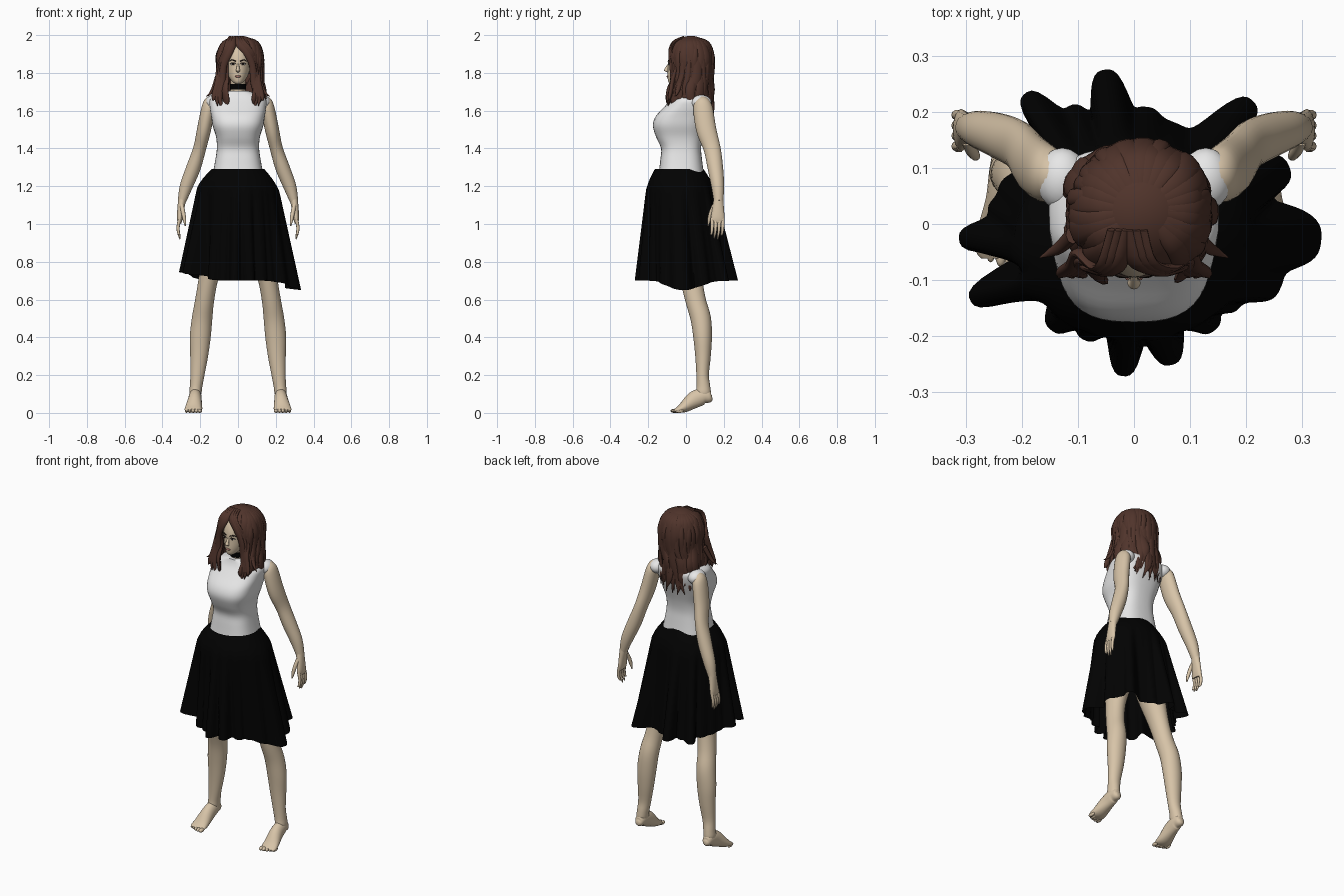
import bpy, bmesh, math, random
from mathutils import Vector
random.seed(7)

def material(name, r, g, b):
    m = bpy.data.materials.new(name)
    m.diffuse_color = (r, g, b, 1)
    return m

SKIN = material("skin", .68, .55, .39)
WHITE = material("white_cloth", .8, .8, .8)
BLACK = material("black_cloth", .0006, .0006, .0006)
HAIR = material("brown_hair", .08, .034, .024)
DARK = material("dark_eye", .02, .013, .01)
EYE = material("eye_white", .7, .68, .65)
LIP = material("lip", .42, .2, .16)

def finish(bm, name, mat, angle=60):
    bmesh.ops.recalc_face_normals(bm, faces=bm.faces)
    me = bpy.data.meshes.new(name)
    bm.to_mesh(me)
    bm.free()
    me.materials.append(mat)
    me.shade_smooth()
    me.set_sharp_from_angle(angle=math.radians(angle))
    ob = bpy.data.objects.new(name, me)
    bpy.context.collection.objects.link(ob)
    return ob

def spline(rows, k):
    out = []
    for i in range(len(rows) - 1):
        a, b, c, d = (rows[min(max(i + j, 0), len(rows) - 1)] for j in (-1, 0, 1, 2))
        for s in range(k):
            t = s / k
            out.append([.5 * (2*q + (r-p)*t + (2*p-5*q+4*r-e)*t*t + (3*q-p-3*r+e)*t**3)
                        for p, q, r, e in zip(a, b, c, d)])
    return out + [list(rows[-1])]

def tube(name, rows, mat, n=20, k=4, ref=(1, 0, 0), flat=False, p=2):
    """Smooth body through rows of (x, y, z, radius along ref, radius across)."""
    pts = spline(rows, k)
    bm = bmesh.new()
    rings = []
    for i, q in enumerate(pts):
        t = Vector(pts[min(i+1, len(pts)-1)][:3]) - Vector(pts[max(i-1, 0)][:3])
        t = Vector((0, 0, 1)) if flat else t.normalized()
        u = Vector(ref)
        u = (u - t * u.dot(t)).normalized()
        v = t.cross(u)
        ring = []
        for j in range(n):
            c, s = math.cos(2*math.pi*j/n), math.sin(2*math.pi*j/n)
            c = math.copysign(abs(c)**(2/p), c)
            s = math.copysign(abs(s)**(2/p), s)
            ring.append(bm.verts.new(Vector(q[:3]) + u*c*max(q[3], .001) + v*s*max(q[4], .001)))
        rings.append(ring)
    for a, b in zip(rings, rings[1:]):
        for j in range(n):
            bm.faces.new((a[j], a[(j+1) % n], b[(j+1) % n], b[j]))
    bm.faces.new(rings[0])
    bm.faces.new(rings[-1])
    return finish(bm, name, mat)

def blob(name, c, r, mat, cut=None, seg=20):
    bm = bmesh.new()
    bmesh.ops.create_uvsphere(bm, u_segments=seg, v_segments=seg*2//3, radius=1)
    for v in bm.verts:
        v.co = Vector((c[0]+v.co.x*r[0], c[1]+v.co.y*r[1], c[2]+v.co.z*r[2]))
    if cut:
        bmesh.ops.delete(bm, geom=[f for f in bm.faces if cut(f.calc_center_median())], context='FACES')
    return finish(bm, name, mat)

def front_back(rows):
    """(z, front y, back y, half width) to tube rows."""
    return [(0, (f+b)/2, z, w, (b-f)/2) for z, f, b, w in rows]

# Top
tube("sleeveless_top", front_back([
    (1.265, -.145, .095, .134), (1.34, -.136, .085, .12), (1.40, -.132, .08, .112),
    (1.46, -.158, .088, .116), (1.52, -.175, .105, .134), (1.57, -.16, .122, .142),
    (1.62, -.115, .134, .150), (1.66, -.08, .134, .148), (1.685, -.065, .11, .11),
    (1.705, -.058, .08, .055)]), WHITE, n=40, flat=True, p=2.8)

# Neck, choker and pelvis
tube("neck", [(0, .02, 1.66, .05, .055), (0, .005, 1.72, .04, .045), (0, 0, 1.79, .042, .05)], SKIN, flat=True)
tube("choker", [(0, .004, 1.712, .043, .049), (0, .001, 1.742, .043, .049)], BLACK, n=28, k=1, flat=True)
blob("pelvis", (0, -.02, 1.1), (.17, .14, .13), SKIN)

# Head and face
tube("head", front_back([
    (1.742, -.085, -.045, .014), (1.755, -.094, -.01, .032), (1.785, -.098, .05, .052),
    (1.83, -.096, .09, .066), (1.88, -.092, .10, .071), (1.93, -.070, .09, .065),
    (1.97, -.02, .05, .03)]), SKIN, n=32, flat=True)
tube("nose", [(0, -.09, 1.85, .005, .004), (0, -.102, 1.826, .008, .009),
              (0, -.105, 1.812, .012, .011), (0, -.096, 1.803, .006, .003)], SKIN, n=12, flat=True)
blob("lips", (0, -.0965, 1.781), (.016, .006, .006), LIP, seg=12)
for s in (-1, 1):
    blob("eye", (s*.027, -.0885, 1.846), (.013, .005, .0055), EYE, seg=12)
    blob("iris", (s*.026, -.0925, 1.846), (.006, .003, .0055), DARK, seg=12)
    tube("eyelid", [(s*.012, -.093, 1.849, .001, .003), (s*.026, -.094, 1.853, .003, .002),
                    (s*.043, -.085, 1.849, .001, .002)], DARK, n=8, ref=(0, 0, 1))
    tube("eyebrow", [(s*.011, -.095, 1.861, .003, .002), (s*.03, -.09, 1.868, .003, .003),
                     (s*.047, -.081, 1.862, .001, .002)], DARK, n=8, ref=(0, 0, 1))

# Hair cap, open at the face
blob("hair_cap", (.012, .026, 1.88), (.12, .118, .116), HAIR, seg=48,
     cut=lambda c: (c.y < .02 and abs(c.x) < .072 and c.z < 1.945 - .7*abs(c.x + .015)) or c.z < 1.80)

def lock(name, deg, w, length, grow=1.0):
    a = math.radians(deg)
    dx, dy = math.cos(a), math.sin(a)
    front, back, side = max(0, -dy), max(0, dy), abs(dx)
    length += .06*back
    phase = random.uniform(0, 6.3)
    rows = []
    for i, (r, z, f) in enumerate(((.015, 1.988, .4), (.088, 1.960, .8), (.115*grow, 1.885, 1),
                                   (.111*grow, 1.79, 1), (.104+.02*side, 1.71, .95),
                                   (.108+.017*side, 1.71-length*.6, .75), (.106+.02*side, 1.71-length, .1))):
        low = z < 1.75
        wave = math.sin(phase + i*1.9)*(.014 if low else .004)
        r += random.uniform(-.006, .006)*(i > 1)
        rows.append((.012 + r*dx - wave*dy - .015*back*low, .026 + r*dy + wave*dx - front*.03*low, z,
                     w*f, min(w*.5, .012)*f))
    tube(name, rows, HAIR, n=10, ref=(-dy, dx, 0))

# Layered hair locks
for i in range(23):
    lock("hair_lock", -46 + i*272/22, .027, random.uniform(.07, .12))
for i in range(22):
    lock("hair_strand", -44 + i*268/21 + random.uniform(-5, 5), .015, random.uniform(.08, .14), 1.05)

# Fringe swept to each side of the parting
for s in (-1, 1):
    for d in (0, .013, .026):
        tube("fringe", [(-.012+s*d, -.01, 1.988, .012, .006), (-.012+s*(.012+d), -.066, 1.958, .018, .008),
                        (s*(.044+d*.8), -.086+d*.3, 1.91, .018, .008), (s*(.076+d*.7), -.078+d, 1.84, .018, .01),
                        (s*(.084+d*.8), -.072, 1.75, .019, .012), (s*(.098+d), -.085, 1.68, .016, .01),
                        (s*(.082+2*d), -.095, 1.60+d*2, .002, .002)], HAIR, n=10, ref=(s*.8, 0, .6))
# Loose tips beside the shoulders
for s in (-1, 1):
    tube("loose_strand", [(s*.11, -.02, 1.78, .016, .012), (s*.13, -.04, 1.72, .013, .01),
                          (s*.148, -.05, 1.69, .008, .007), (s*.168, -.06, 1.675, .001, .001)], HAIR, n=8, ref=(0, 1, 0))

# Skirt with irregular folds: (angle, hem radius, fold half width)
FOLDS = [(-94, .272, 8), (-75, .26, 9), (-53, .238, 9), (-38, .24, 9), (-24, .285, 12), (-5, .335, 15),
         (20, .295, 11), (33, .27, 10), (46, .305, 9), (84, .21, 8), (101, .28, 9), (119, .24, 8),
         (130, .303, 8), (150, .235, 11), (166, .25, 12), (176, .26, 9), (185, .313, 8), (205, .322, 8),
         (232, .24, 9), (247, .225, 8)]

def bell(deg, centre, width, power=2):
    d = (deg - centre + 180) % 360 - 180
    return math.exp(-abs(d / width)**power)

def skirt():
    bm = bmesh.new()
    n, m = 240, 22
    rings = []
    for i in range(m + 1):
        t = i / m
        ring = []
        for j in range(n):
            deg = 360*j/n
            a = math.radians(deg)
            hem = .195 + sum(((r - .195)*bell(deg, c, w, 3))**4 for c, r, w in FOLDS)**.25
            hem_z = .70 - .05*bell(deg, -2, 24) + .05*bell(deg, 192, 28)
            z = 1.292 + (hem_z - 1.292)*t
            h = math.sin(min(t / .2, 1)*math.pi/2)
            rx, ry = .138 + .072*h, .128 + .047*h
            r = 1/math.hypot(math.cos(a)/rx, math.sin(a)/ry)
            r += (min(hem, .336) - r)*max(0, (t - .12)/.88)
            ring.append(bm.verts.new((r*math.cos(a), -.036*(1 - t) + r*math.sin(a), z)))
        rings.append(ring)
    for a, b in zip(rings, rings[1:]):
        for j in range(n):
            bm.faces.new((a[j], a[(j+1) % n], b[(j+1) % n], b[j]))
    finish(bm, "pleated_skirt", BLACK, 80)
skirt()

# Limbs, mirrored left and right
for s in (-1, 1):
    m = lambda rows: [(s*r[0],) + tuple(r[1:]) for r in rows]
    blob("shoulder_cap", (s*.128, .08, 1.642), (.046, .056, .041), WHITE)
    tube("arm", m([(.125, .085, 1.655, .02, .025), (.143, .086, 1.645, .034, .04), (.157, .09, 1.61, .037, .052),
                   (.18, .107, 1.5, .037, .053),
                   (.203, .138, 1.4, .034, .045), (.235, .155, 1.3, .038, .041), (.274, .168, 1.2, .034, .034),
                   (.297, .172, 1.12, .022, .025)]), SKIN, n=24)
    tube("palm", m([(.294, .172, 1.14, .022, .025), (.303, .17, 1.08, .018, .031),
                    (.308, .168, 1.03, .015, .037), (.309, .166, 1.005, .01, .034)]), SKIN, n=16)
    for f in range(4):
        y = .139 + f*.0185
        e = (.945, .925, .92, .94)[f]
        tube("finger", m([(.308, y, 1.03, .009, .009), (.317, y, .985, .0085, .0085),
                          (.314, y-.004, .95, .007, .007), (.306, y-.008, e, .003, .003)]), SKIN, n=10)
    tube("thumb", m([(.298, .15, 1.10, .011, .012), (.29, .132, 1.06, .011, .011),
                     (.283, .122, 1.02, .009, .009), (.279, .118, .99, .003, .003)]), SKIN, n=10)
    tube("leg", m([(.085, -.015, 1.15, .08, .10), (.105, 0, .95, .078, .09), (.153, .025, .73, .053, .062),
                   (.176, .05, .6, .05, .054), (.19, .078, .5, .054, .054), (.2, .088, .4, .055, .049),
                   (.206, .09, .3, .047, .041), (.215, .088, .2, .037, .033), (.222, .092, .14, .033, .036),
                   (.226, .092, .10, .031, .038), (.227, .09, .06, .015, .015)]), SKIN, n=28)
    tube("foot", m([(.226, .139, .08, .012, .012), (.226, .127, .08, .025, .027), (.226, .095, .088, .032, .042),
                    (.228, .045, .07, .036, .045), (.234, -.012, .03, .045, .029),
                    (.237, -.045, .016, .046, .015), (.237, -.06, .012, .036, .008)]), SKIN, n=20)
    for f in range(5):
        blob("toe", (s*(.202 + f*.0178), -.06 + f*f*.0016, .011), (.012 - f*.001, .023, .011), SKIN, seg=12)
